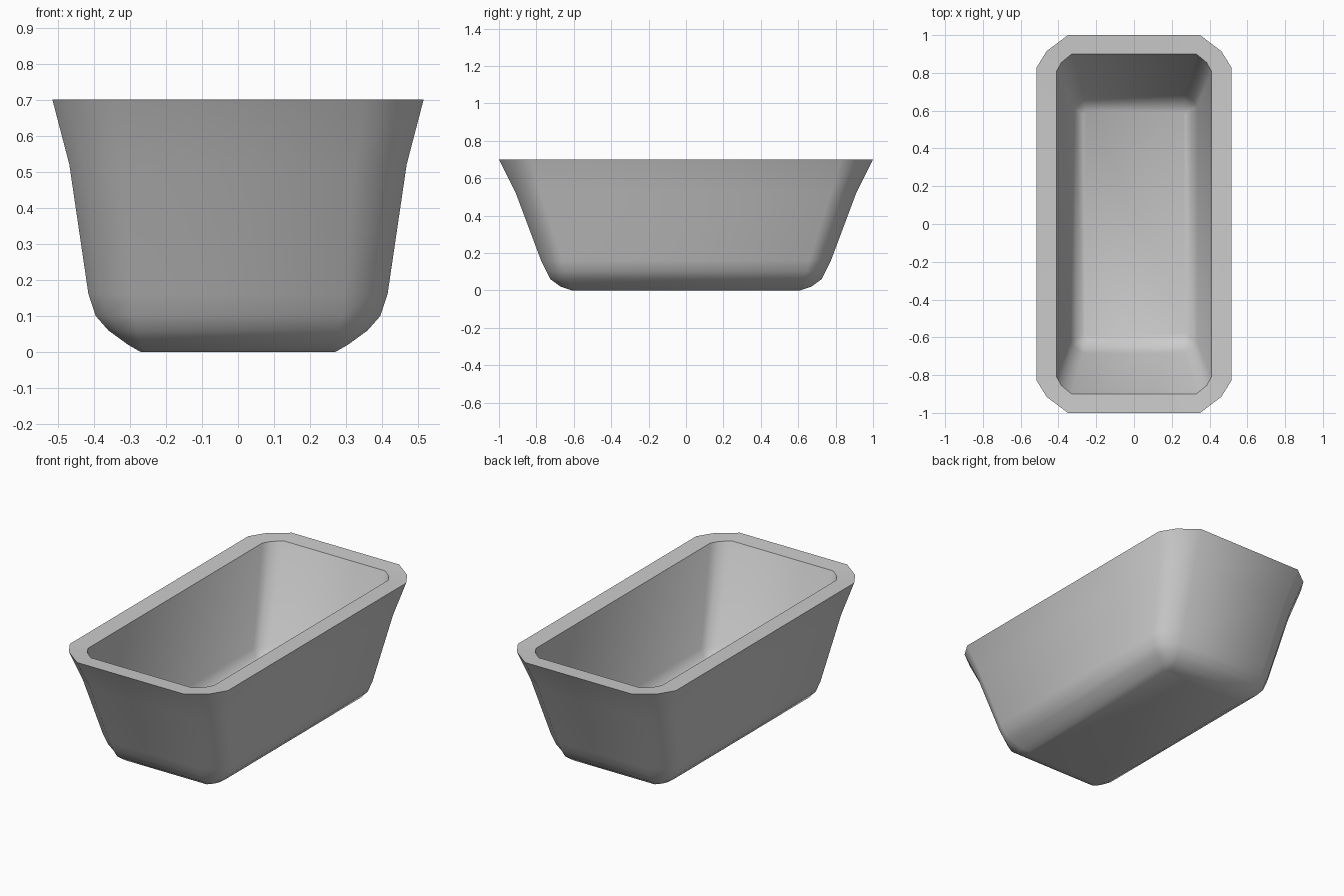
import bpy, bmesh, math

cube = bpy.data.objects.get("Cube")
if cube:
    bpy.data.objects.remove(cube, do_unlink=True)

# Plain grey enamel
enamel = bpy.data.materials.new("grey_enamel")
enamel.use_nodes = True
grey = (0.6, 0.6, 0.6, 1.0)
enamel.diffuse_color = grey
enamel.node_tree.nodes["Principled BSDF"].inputs["Base Color"].default_value = grey

# Sections from outer floor, up over the rim, down to the inner floor:
# height, half width, half length, end-face half width, side-face half length
SECTIONS = [
    (0.00, 0.27, 0.61, 0.25, 0.58),
    (0.02, 0.305, 0.67, 0.265, 0.61),
    (0.06, 0.36, 0.725, 0.28, 0.63),
    (0.10, 0.395, 0.745, 0.29, 0.645),
    (0.16, 0.415, 0.775, 0.295, 0.66),
    (0.52, 0.468, 0.91, 0.325, 0.775),
    (0.70, 0.515, 1.00, 0.35, 0.83),
    (0.695, 0.41, 0.90, 0.33, 0.81),
    (0.17, 0.335, 0.685, 0.27, 0.62),
    (0.12, 0.31, 0.65, 0.265, 0.61),
    (0.09, 0.27, 0.60, 0.25, 0.58),
]


def section_ring(bm, z, hx, hy, ex, ey):
    """Rectangle with two-facet corners, counter-clockwise."""
    corner = [(hx, ey), (ex + 0.68 * (hx - ex), ey + 0.5 * (hy - ey)), (ex, hy)]
    ring = []
    for sx, sy in ((1, 1), (-1, 1), (-1, -1), (1, -1)):
        points = corner if sx * sy > 0 else corner[::-1]
        ring += [bm.verts.new((sx * x, sy * y, z)) for x, y in points]
    return ring


# Tub shell lofted through the sections and closed at both floors
bm = bmesh.new()
rings = [section_ring(bm, *s) for s in SECTIONS]
for low, high in zip(rings, rings[1:]):
    for i in range(len(low)):
        j = (i + 1) % len(low)
        bm.faces.new((low[i], low[j], high[j], high[i]))
bm.faces.new(rings[0][::-1])
bm.faces.new(rings[-1])
bmesh.ops.recalc_face_normals(bm, faces=bm.faces)

mesh = bpy.data.meshes.new("bathtub")
bm.to_mesh(mesh)
bm.free()
mesh.materials.append(enamel)
tub = bpy.data.objects.new("bathtub", mesh)
bpy.context.collection.objects.link(tub)

# Soft walls and corners, crisp rim
bpy.ops.object.select_all(action="DESELECT")
tub.select_set(True)
bpy.context.view_layer.objects.active = tub
bpy.ops.object.shade_smooth_by_angle(angle=math.radians(40))
